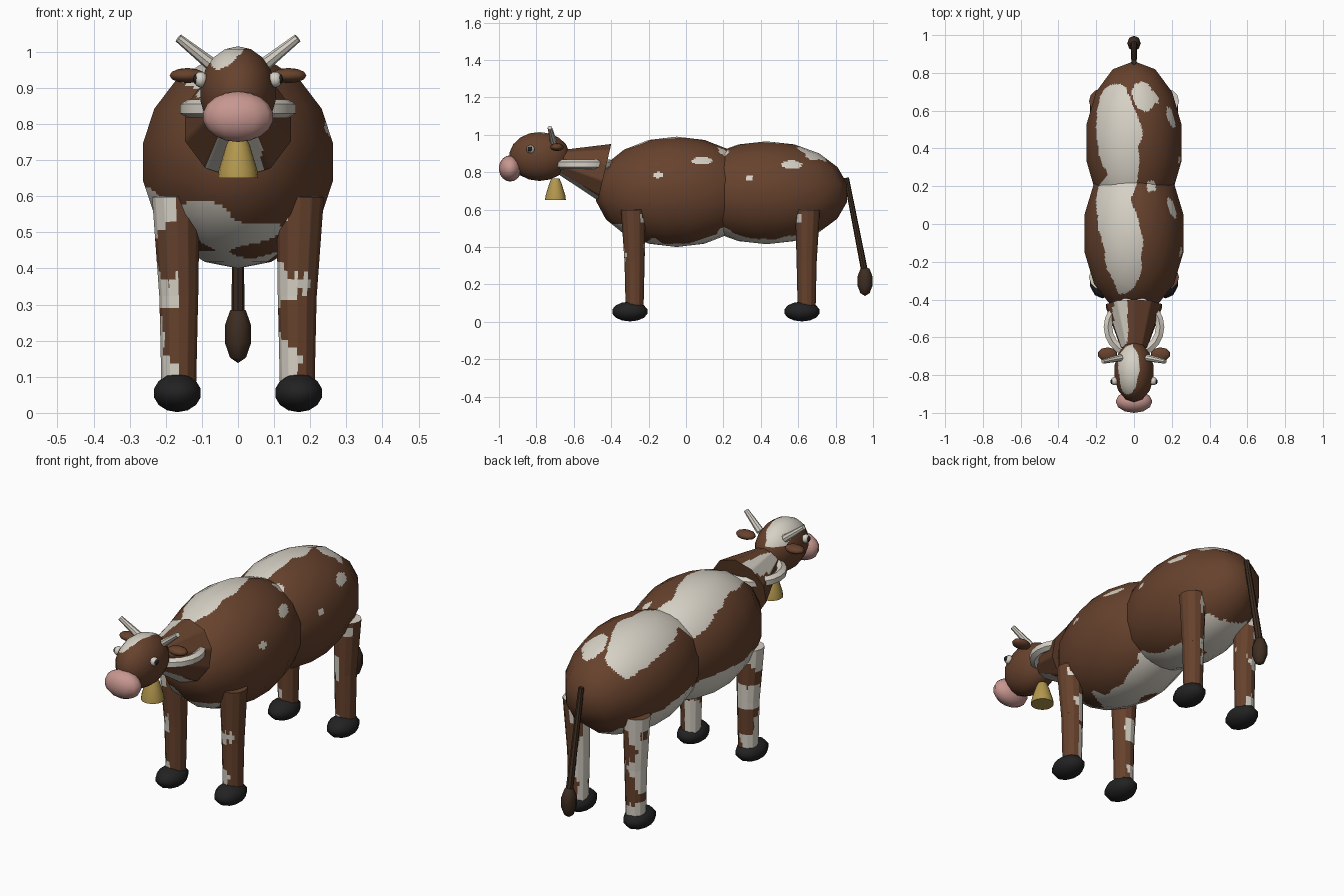
import bpy, bmesh, math
from mathutils import Vector, noise

if "Cube" in bpy.data.objects:
    bpy.data.objects.remove(bpy.data.objects["Cube"])


def mat(name, rgb):
    m = bpy.data.materials.new(name)
    m.diffuse_color = (*rgb, 1)
    m.use_nodes = True
    m.node_tree.nodes["Principled BSDF"].inputs["Base Color"].default_value = m.diffuse_color
    return m


BROWN = mat("brown hide", (0.135, 0.054, 0.026))
WHITE = mat("cream white", (0.68, 0.64, 0.56))
PINK = mat("muzzle pink", (0.58, 0.31, 0.28))
BLACK = mat("hoof black", (0.016, 0.016, 0.017))
DARK = mat("dark brown", (0.048, 0.026, 0.015))
GOLD = mat("bell gold", (0.45, 0.31, 0.075))


def finish(name, bm, mats, rule=None, normal=None):
    """Turn a bmesh into an object; faces passing the rule get the second colour."""
    bmesh.ops.recalc_face_normals(bm, faces=bm.faces)
    for f in bm.faces:
        f.smooth = True
        if rule and rule(f.calc_center_median(), f.normal):
            f.material_index = 1
    me = bpy.data.meshes.new(name)
    bm.to_mesh(me)
    bm.free()
    for m in mats:
        me.materials.append(m)
    ob = bpy.data.objects.new(name, me)
    bpy.context.collection.objects.link(ob)
    if normal:
        me.normals_split_custom_set_from_vertices([normal(v.co) for v in me.vertices])
    else:
        bpy.ops.object.select_all(action='DESELECT')
        ob.select_set(True)
        bpy.context.view_layer.objects.active = ob
        bpy.ops.object.shade_smooth_by_angle(angle=math.radians(40))
    return ob


def split(bm, cuts):
    """Cut faces finely, keeping the shape, so patches have clean outlines."""
    if cuts:
        bmesh.ops.subdivide_edges(bm, edges=bm.edges, cuts=cuts, use_grid_fill=True)


def ball(name, c, r, mats, segs=14, rings=9, cuts=0, rule=None):
    bm = bmesh.new()
    bmesh.ops.create_uvsphere(bm, u_segments=segs, v_segments=rings, radius=1)
    split(bm, cuts)
    k = 1 / math.cos(math.pi / 2 / rings) if rings % 2 else 1
    for v in bm.verts:
        v.co = Vector((v.co.x * r[0] * k + c[0], v.co.y * r[1] * k + c[1], v.co.z * r[2] + c[2]))

    def normal(p):
        return Vector([(p[i] - c[i]) / r[i] ** 2 for i in range(3)]).normalized()
    return finish(name, bm, mats, rule, normal)


def rod(name, a, b, ra, rb, mats, segs=12, cuts=0, rule=None):
    """Tapered rod from a to b."""
    a, b = Vector(a), Vector(b)
    bm = bmesh.new()
    bmesh.ops.create_cone(bm, cap_ends=True, segments=segs, radius1=ra, radius2=rb,
                          depth=(b - a).length)
    split(bm, cuts)
    turn = Vector((0, 0, 1)).rotation_difference(b - a)
    for v in bm.verts:
        v.co = turn @ v.co + (a + b) / 2
    return finish(name, bm, mats, rule)


def lathe(name, c, profile, mats, segs=16):
    bm = bmesh.new()
    rings = [[bm.verts.new((c[0] + r * math.cos(2 * math.pi * i / segs),
                            c[1] + r * math.sin(2 * math.pi * i / segs), z))
              for i in range(segs)] for r, z in profile]
    for lo, hi in zip(rings, rings[1:]):
        for i in range(segs):
            j = (i + 1) % segs
            bm.faces.new((lo[i], lo[j], hi[j], hi[i]))
    bm.faces.new(rings[0])
    bm.faces.new(rings[-1])
    return finish(name, bm, mats)


def wobble(p, freq):
    return noise.noise(p * freq)


def inside(u, v, spots, slack=0.0):
    return any(((u - a) / ra) ** 2 + ((v - b) / rb) ** 2 < 1 + slack for a, b, ra, rb in spots)


# Back stripe (x, y, radii) and flank spots (y, z, radii)
BACK = [(-.11, .05, .09, .22), (-.05, -.12, .105, .225), (-.11, .03, .09, .13),
        (-.105, .50, .095, .25), (-.06, .32, .09, .17), (-.05, .52, .09, .16),
        (.05, .67, .06, .09), (.09, .2, .025, .03)]
FLANK = [(.085, .86, .055, .022), (-.15, .785, .032, .015), (.565, .84, .055, .022),
         (.34, .77, .02, .013), (.7, .89, .06, .028)]


def body_white(p, n):
    w = wobble(p, 9)
    if p.z > .72 and inside(p.x, p.y, BACK, .45 * w):
        return True
    if p.x > .1 and inside(p.y, p.z, FLANK):
        return True
    edge = .545 - .25 * p.x + .035 * w - .12 * max(0, p.y - .45)
    return p.z < edge and p.x < .10 + .05 * w and p.y < .72 and wobble(p, 6) < .42


def leg_white(p, n):
    w = wobble(Vector((p.x * .8, p.y, p.z)) + Vector((.3, .7, .05)), 11)
    side = n.x * .6 + max(0, -n.y) * .1
    patch = .28 < p.z < .42 or p.z < .16 or p.z > .54
    return w + (.22 if patch else -.18) - side > .26


def neck_white(p, n):
    w = .02 * wobble(p, 15)
    return (-.105 < p.x + w < -.035 and n.z > .3) or (n.z < -.55 and p.x < .07 + w)


def head_white(p, n):
    w = .35 * wobble(p, 14)
    return p.z > .93 and inside(p.x, p.y, [(-.028, -.765, .055, .135)], w)


HIDE = [BROWN, WHITE]

# Body: chest and rump
ball("chest", (0, -.05, .695), (.27, .43, .295), HIDE, cuts=9, rule=body_white)
ball("rump", (0, .43, .69), (.258, .432, .275), HIDE, cuts=9, rule=body_white)

# Neck, collar, bell
rod("neck", (0, -.435, .80), (0, -.66, .853), .155, .07, HIDE, 10, 9, neck_white)
bm = bmesh.new()
RM, TUBE = 20, 6
ring = [[bm.verts.new(((.138 + .026 * math.cos(t)) * math.cos(a),
                       -.545 + (.138 + .026 * math.cos(t)) * math.sin(a),
                       .842 + .026 * math.sin(t)))
         for t in [2 * math.pi * (j + .5) / TUBE for j in range(TUBE)]]
        for a in [2 * math.pi * i / RM for i in range(RM)]]
for i in range(RM):
    for j in range(TUBE):
        k, l = (i + 1) % RM, (j + 1) % TUBE
        bm.faces.new((ring[i][j], ring[k][j], ring[k][l], ring[i][l]))
finish("collar", bm, [WHITE])
lathe("bell", (0, -.698), [(.056, .65), (.053, .675), (.042, .71), (.033, .74), (.022, .765)], [GOLD])

# Head
ball("head", (0, -.783, .884), (.106, .16, .131), HIDE, 14, 9, 6, head_white)
ball("muzzle", (0, -.94, .82), (.097, .06, .07), [PINK], 12, 9)

for s, side in ((-1, "left"), (1, "right")):
    # Horns, ears, eyes
    rod(side + "_horn", (s * .07, -.708, .962), (s * .165, -.728, 1.038), .019, .012, [WHITE], 8)
    ball(side + "_ear", (s * .14, -.69, .934), (.052, .037, .021), [BROWN], 10, 6)
    ball(side + "_eye", (s * .103, -.832, .923), (.019, .022, .022), [WHITE], 12, 8)
    ball(side + "_pupil", (s * .117, -.834, .924), (.008, .014, .014), [BLACK], 10, 6)
    # Legs and hooves
    for where, top, knee, foot in (("front", -.282, -.275, -.30), ("rear", .65, .645, .62)):
        name = side + "_" + where
        rod(name + "_lower_leg", (s * .164, knee, .07), (s * .164, knee, .335),
            .048, .054, HIDE, 12, 11, leg_white)
        rod(name + "_upper_leg", (s * .164, knee, .325), (s * .172, top, .60),
            .054, .066, HIDE, 12, 11, leg_white)
        ball(name + "_hoof", (s * .168, foot, .055), (.068, .094, .053), [BLACK], 10, 7)

# Tail
rod("tail", (0, .857, .77), (0, .955, .27), .014, .018, [DARK], 8)
ball("tail_tuft", (0, .957, .218), (.036, .04, .08), [DARK], 8, 5)
